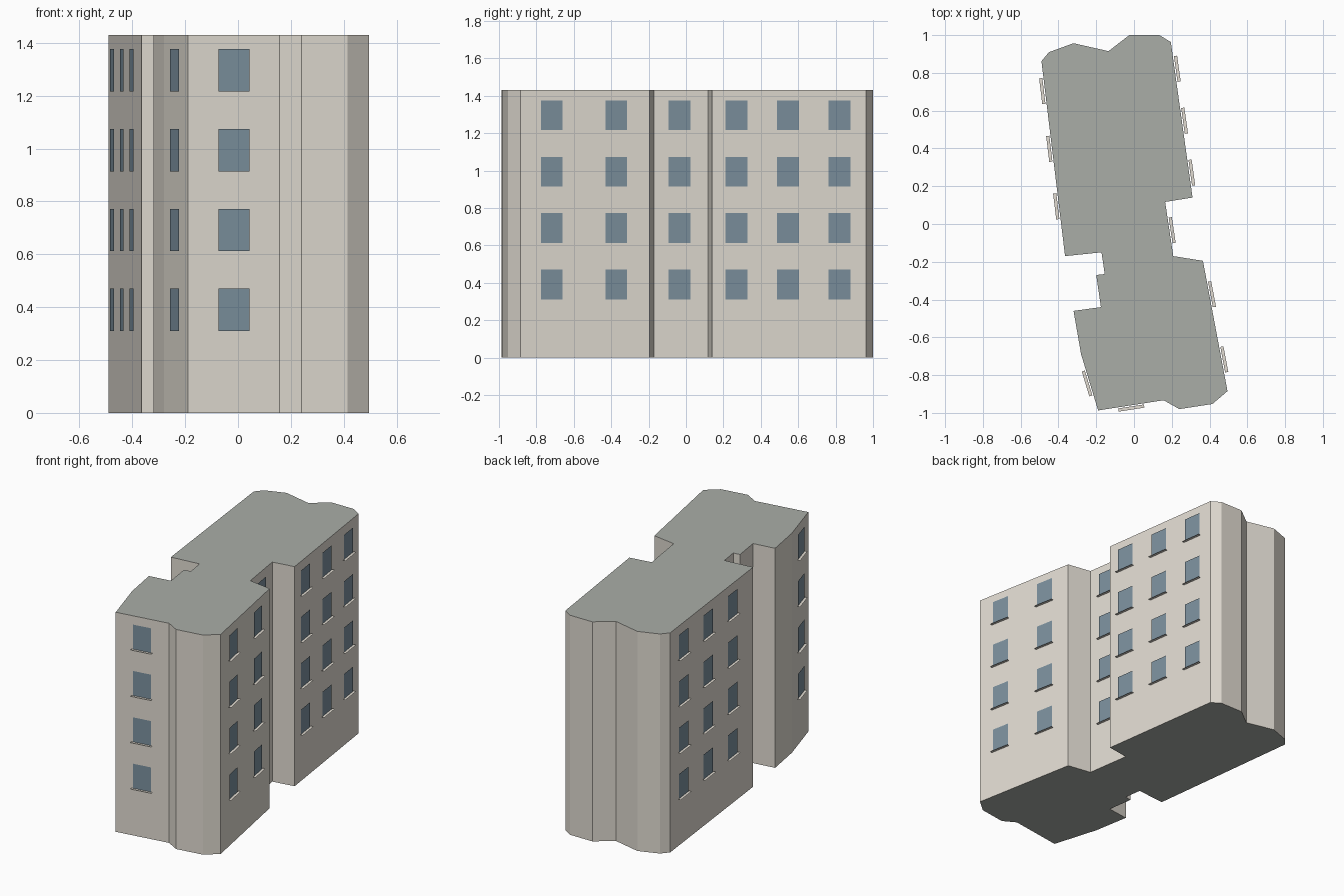
import bpy
import bmesh
from mathutils import Vector

if "Cube" in bpy.data.objects:
    bpy.data.objects.remove(bpy.data.objects["Cube"])

HEIGHT = 1.43
# Footprint corners, clockwise seen from above
PLAN = [(-0.49, 0.862), (-0.45, 0.91), (-0.32, 0.957), (-0.135, 0.915),
        (-0.025, 1.0), (0.135, 1.0), (0.195, 0.963), (0.31, 0.14),
        (0.165, 0.117), (0.208, -0.17), (0.365, -0.195), (0.495, -0.885),
        (0.415, -0.953), (0.24, -0.98), (0.157, -0.933), (-0.19, -0.987),
        (-0.28, -0.69), (-0.32, -0.46), (-0.175, -0.44), (-0.2, -0.27),
        (-0.155, -0.265), (-0.172, -0.15), (-0.365, -0.17)]
# Wall index -> window positions along that wall (0..1)
WINDOWS = {6: (0.174, 0.508, 0.842), 8: (0.53,), 10: (0.26, 0.76),
           14: (0.5,), 15: (0.495,), 22: (0.257, 0.552, 0.848)}
FLOORS = [0.31 + 0.302 * i for i in range(4)]
WIN_W, WIN_H = 0.118, 0.16


def material(name, color):
    m = bpy.data.materials.new(name)
    m.diffuse_color = (*color, 1)
    m.use_nodes = True
    m.node_tree.nodes["Principled BSDF"].inputs["Base Color"].default_value = m.diffuse_color
    return m


def finish(name, bm, *mats):
    me = bpy.data.meshes.new(name)
    bm.to_mesh(me)
    bm.free()
    for m in mats:
        me.materials.append(m)
    ob = bpy.data.objects.new(name, me)
    bpy.context.collection.objects.link(ob)
    return ob


def quad(bm, pts):
    bm.faces.new([bm.verts.new(p) for p in pts])


wall_mat = material("wall", (0.75, 0.71, 0.64))
roof_mat = material("roof", (0.40, 0.42, 0.39))
glass_mat = material("glass", (0.20, 0.28, 0.34))

# Building block: extruded footprint with its own roof colour
bm = bmesh.new()
low = [bm.verts.new((x, y, 0)) for x, y in PLAN]
top = [bm.verts.new((x, y, HEIGHT)) for x, y in PLAN]
n = len(PLAN)
for i in range(n):
    j = (i + 1) % n
    bm.faces.new((low[j], low[i], top[i], top[j]))
for face in (bm.faces.new(low), bm.faces.new(top[::-1])):
    face.material_index = 1
finish("building", bm, wall_mat, roof_mat)

# Window panes and thin sills, just proud of the walls
panes, sills = bmesh.new(), bmesh.new()
up = Vector((0, 0, 1))
for i, spots in WINDOWS.items():
    a = Vector((*PLAN[i], 0))
    b = Vector((*PLAN[(i + 1) % n], 0))
    along = (b - a).normalized()
    out = up.cross(along)
    for t in spots:
        for z in FLOORS:
            c = a.lerp(b, t) + up * z + out * 0.006
            s = along * WIN_W / 2
            quad(panes, (c + s, c - s, c - s + up * WIN_H, c + s + up * WIN_H))
            s = along * 0.069
            quad(sills, (c - s, c + s, c + s + out * 0.017, c - s + out * 0.017))
finish("window_panes", panes, glass_mat)
finish("window_sills", sills, wall_mat)
